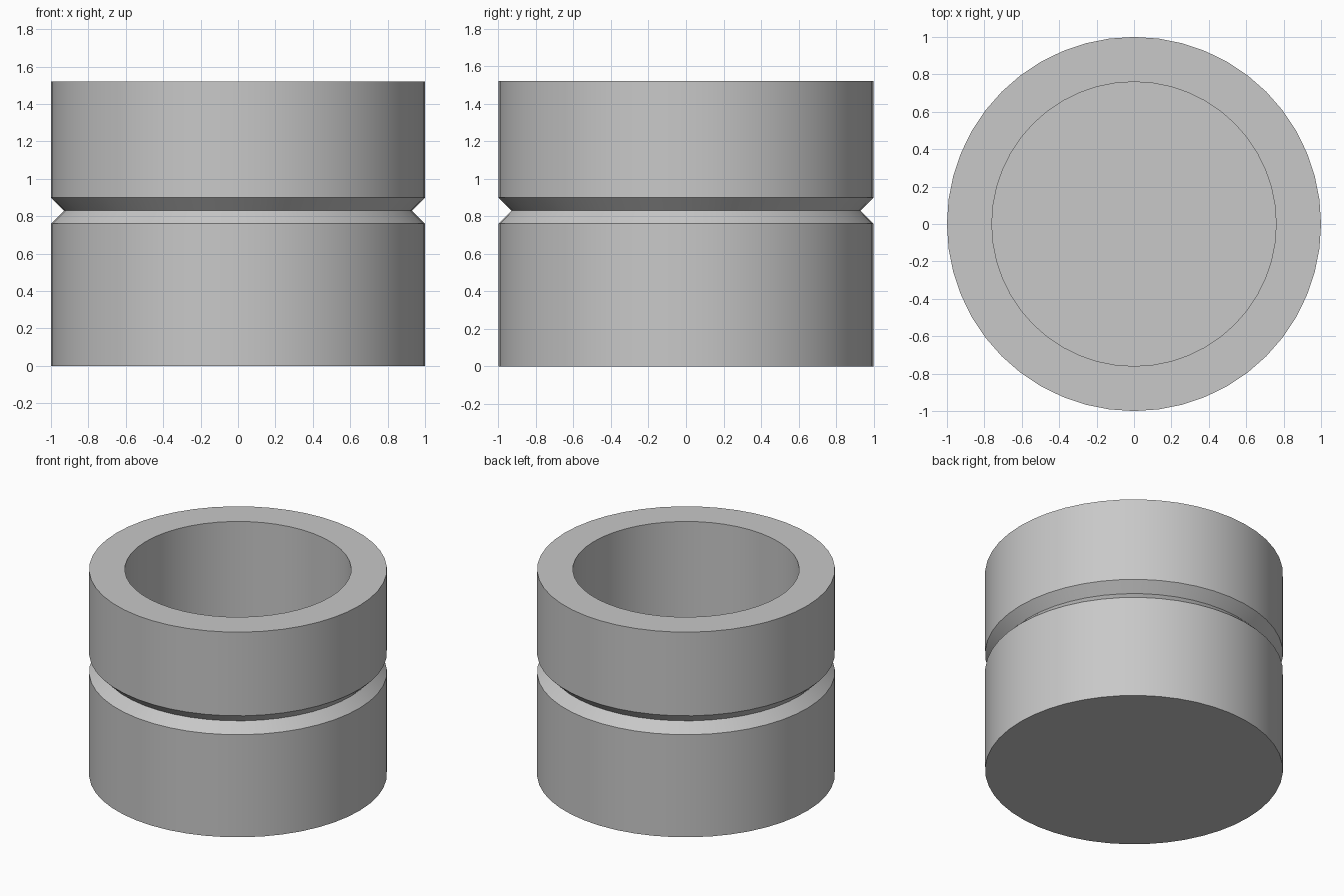
import bpy
import bmesh
import math
from mathutils import Matrix

cube = bpy.data.objects.get("Cube")
if cube:
    bpy.data.objects.remove(cube, do_unlink=True)

SEGMENTS = 48
OUTER, BORE, HEIGHT, FLOOR = 1.0, 0.76, 1.52, 0.24
GROOVE_Z, GROOVE = 0.83, 0.07  # centre height, depth and half width

# Plain grey material
grey = bpy.data.materials.new("plain grey")
grey.use_nodes = True
colour = (0.58, 0.58, 0.58, 1)
grey.diffuse_color = colour
grey.node_tree.nodes["Principled BSDF"].inputs["Base Color"].default_value = colour

# Half section of the cup: base, grooved wall, rim, bore and floor
profile = [
    (OUTER, 0),
    (OUTER, GROOVE_Z - GROOVE),
    (OUTER - GROOVE, GROOVE_Z),
    (OUTER, GROOVE_Z + GROOVE),
    (OUTER, HEIGHT),
    (BORE, HEIGHT),
    (BORE, FLOOR),
]

# Turn the section around the z axis and cap both ends
bm = bmesh.new()
rings = []
for radius, z in profile:
    ring = bmesh.ops.create_circle(bm, segments=SEGMENTS, radius=radius,
                                   matrix=Matrix.Translation((0, 0, z)))
    rings.append(ring["verts"])
for low, high in zip(rings, rings[1:]):
    for i in range(SEGMENTS):
        j = (i + 1) % SEGMENTS
        bm.faces.new((low[i], low[j], high[j], high[i]))
bm.faces.new(rings[0])
bm.faces.new(rings[-1])
bmesh.ops.recalc_face_normals(bm, faces=bm.faces)

mesh = bpy.data.meshes.new("grooved_cup")
bm.to_mesh(mesh)
bm.free()
mesh.materials.append(grey)
cup = bpy.data.objects.new("grooved_cup", mesh)
bpy.context.collection.objects.link(cup)

# Smooth round walls with crisp edges
bpy.ops.object.select_all(action="DESELECT")
cup.select_set(True)
bpy.context.view_layer.objects.active = cup
bpy.ops.object.shade_smooth_by_angle(angle=math.radians(30))
